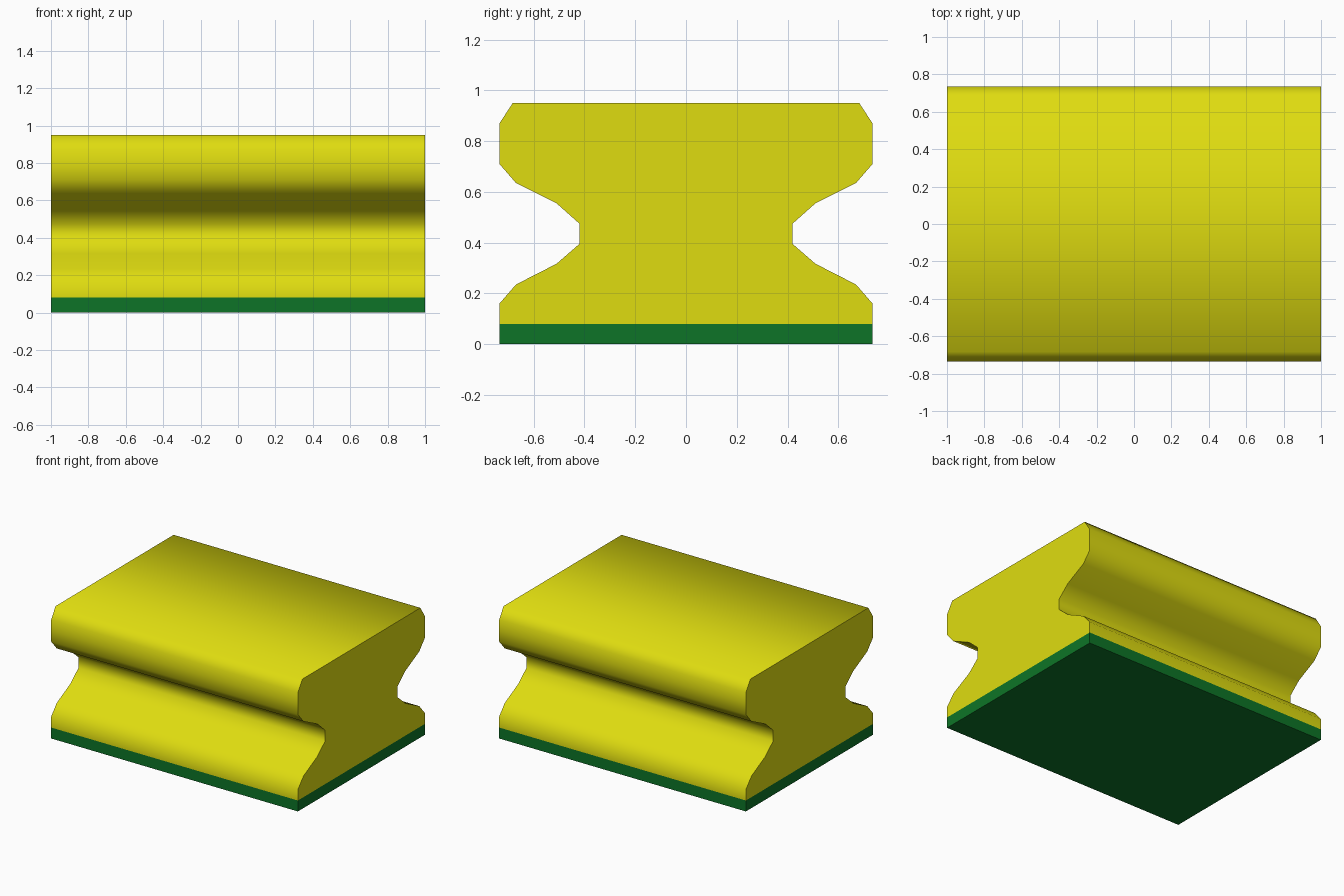
import bpy
import bmesh
import math

if "Cube" in bpy.data.objects:
    bpy.data.objects.remove(bpy.data.objects["Cube"])


def material(name, colour):
    m = bpy.data.materials.new(name)
    m.diffuse_color = (*colour, 1)
    m.use_nodes = True
    m.node_tree.nodes["Principled BSDF"].inputs["Base Color"].default_value = m.diffuse_color
    return m


def extrude_profile(name, half, mat):
    """Mirror a half profile (y, z) about y = 0 and extrude it along x from -1 to 1."""
    outline = half + [(-y, z) for y, z in reversed(half)]
    bm = bmesh.new()
    cap = bm.faces.new([bm.verts.new((-1, y, z)) for y, z in outline])
    new = bmesh.ops.extrude_face_region(bm, geom=[cap], use_keep_orig=True)["geom"]
    bmesh.ops.translate(bm, vec=(2, 0, 0),
                        verts=[g for g in new if isinstance(g, bmesh.types.BMVert)])
    bmesh.ops.recalc_face_normals(bm, faces=bm.faces[:])
    mesh = bpy.data.meshes.new(name)
    bm.to_mesh(mesh)
    bm.free()
    mesh.materials.append(mat)
    obj = bpy.data.objects.new(name, mesh)
    bpy.context.collection.objects.link(obj)
    bpy.ops.object.select_all(action='DESELECT')
    obj.select_set(True)
    bpy.context.view_layer.objects.active = obj
    bpy.ops.object.shade_smooth_by_angle(angle=math.radians(60))
    return obj


yellow = material("yellow", (0.74, 0.72, 0.005))
green = material("dark green", (0.004, 0.175, 0.02))

# Waisted grip body
extrude_profile("eraser_body", [
    (0.735, 0.08), (0.735, 0.16), (0.67, 0.235), (0.51, 0.317), (0.42, 0.395),
    (0.42, 0.475), (0.51, 0.555), (0.67, 0.635), (0.735, 0.71), (0.735, 0.79),
    (0.735, 0.87), (0.683, 0.95)], yellow)

# Thin pad underneath
extrude_profile("felt_pad", [(0.735, 0), (0.735, 0.08)], green)
